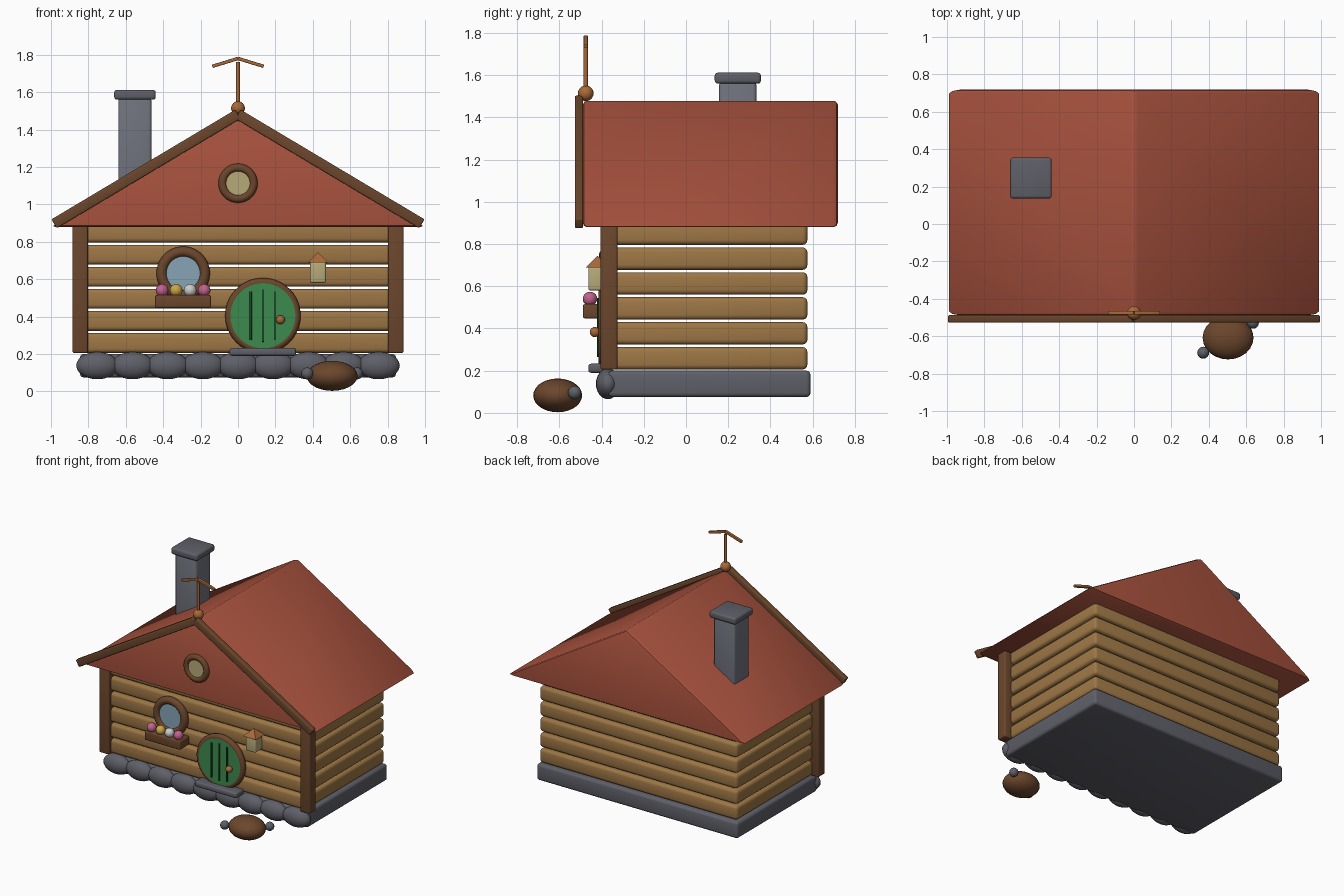
import bpy, bmesh
from math import pi, atan2, hypot
from mathutils import Matrix, Vector

if "Cube" in bpy.data.objects:
    bpy.data.objects.remove(bpy.data.objects["Cube"])


def mat(name, hexcol):
    m = bpy.data.materials.new(name)
    rgb = [(int(hexcol[i:i + 2], 16) / 255) ** 2.2 for i in (0, 2, 4)]
    m.diffuse_color = (*rgb, 1)
    m.use_nodes = True
    m.node_tree.nodes["Principled BSDF"].inputs["Base Color"].default_value = m.diffuse_color
    return m


RED = mat("roof_red", "A5523F")
LOG = mat("log_wood", "9C7647")
DARK = mat("dark_wood", "6B4830")
STONE = mat("stone", "5F6068")
CHIM = mat("chimney_stone", "70737D")
GREEN = mat("door_green", "3F8A50")
DGREEN = mat("groove_green", "1F4A2A")
COPPER = mat("copper", "A8693C")
GLASS = mat("blue_glass", "86A3B3")
TAN = mat("warm_glass", "B5A878")
PINK = mat("pink", "C0628C")
GOLD = mat("gold", "C9A548")
WHITE = mat("white", "D8D8D8")


def finish(bm, name, m):
    bmesh.ops.recalc_face_normals(bm, faces=bm.faces[:])
    me = bpy.data.meshes.new(name)
    bm.to_mesh(me)
    bm.free()
    me.materials.append(m)
    ob = bpy.data.objects.new(name, me)
    bpy.context.collection.objects.link(ob)
    bpy.ops.object.select_all(action='DESELECT')
    ob.select_set(True)
    bpy.context.view_layer.objects.active = ob
    bpy.ops.object.shade_smooth_by_angle(angle=0.6)
    return ob


def bevel(bm, w, seg=3):
    if w:
        bmesh.ops.bevel(bm, geom=bm.edges[:], offset=w, segments=seg, profile=0.5, affect='EDGES')


def box(name, lo, hi, m, bev=0.01, rot=0.0):
    """Bevelled box from two corners, optionally turned about y."""
    lo, hi = Vector(lo), Vector(hi)
    bm = bmesh.new()
    bmesh.ops.create_cube(bm, size=1)
    bmesh.ops.scale(bm, vec=hi - lo, verts=bm.verts)
    bevel(bm, bev)
    bmesh.ops.transform(bm, verts=bm.verts,
                        matrix=Matrix.Translation((lo + hi) / 2) @ Matrix.Rotation(rot, 4, 'Y'))
    return finish(bm, name, m)


def beam(name, p, q, y0, y1, thick, m, bev):
    """Board running between two (x, z) points."""
    cx, cz, L = (p[0] + q[0]) / 2, (p[1] + q[1]) / 2, hypot(q[0] - p[0], q[1] - p[1])
    return box(name, (cx - L / 2, y0, cz - thick / 2), (cx + L / 2, y1, cz + thick / 2),
               m, bev, -atan2(q[1] - p[1], q[0] - p[0]))


def ball(name, c, r, m, seg=20):
    bm = bmesh.new()
    bmesh.ops.create_uvsphere(bm, u_segments=seg, v_segments=seg // 2 + 2, radius=1)
    bmesh.ops.scale(bm, vec=r if isinstance(r, tuple) else (r, r, r), verts=bm.verts)
    bmesh.ops.translate(bm, vec=c, verts=bm.verts)
    return finish(bm, name, m)


def cone(name, c, r1, r2, h, m, seg=40, rot=None):
    bm = bmesh.new()
    bmesh.ops.create_cone(bm, cap_ends=True, segments=seg, radius1=r1, radius2=r2, depth=h)
    bmesh.ops.transform(bm, verts=bm.verts, matrix=Matrix.Translation(c) @ (rot or Matrix()))
    return finish(bm, name, m)


def ring(name, c, major, minor, m):
    bpy.ops.mesh.primitive_torus_add(location=c, rotation=(pi / 2, 0, 0), major_radius=major,
                                     minor_radius=minor, major_segments=40, minor_segments=12)
    ob = bpy.context.object
    ob.name = name
    ob.data.materials.append(m)
    bpy.ops.object.shade_smooth_by_angle(angle=0.8)


FACING = Matrix.Rotation(pi / 2, 4, 'X')

# Foundation and front row of stones
box("foundation", (-0.845, -0.37, 0.075), (0.845, 0.59, 0.2), STONE, 0.02)
for i in range(9):
    ball(f"foundation_stone_{i}", (-0.752 + 0.188 * i, -0.37, 0.138), (0.113, 0.057, 0.073), STONE)

# Stacked log courses with narrow gaps
for i in range(6):
    z = 0.259 + 0.118 * i
    box(f"log_course_{i}", (-0.83, -0.375, z - 0.053), (0.83, 0.575, z + 0.053), LOG, 0.022)

# Corner posts
for s in (-1, 1):
    box("corner_post", (s * 0.844 - 0.041, -0.405, 0.205), (s * 0.844 + 0.041, -0.325, 0.9), DARK, 0.01)

# Roof: solid triangular prism with soft edges
bm = bmesh.new()
f = bm.faces.new([bm.verts.new(p) for p in ((-1.0, -0.49, 0.88), (1.0, -0.49, 0.88), (0, -0.49, 1.485))])
ext = bmesh.ops.extrude_face_region(bm, geom=[f])
bmesh.ops.translate(bm, vec=(0, 1.21, 0), verts=[v for v in ext["geom"] if isinstance(v, bmesh.types.BMVert)])
bmesh.ops.recalc_face_normals(bm, faces=bm.faces[:])
bevel(bm, 0.022, 2)
finish(bm, "roof", RED)

# Barge boards on the front gable
for s in (-1, 1):
    beam("barge_board", (s * 0.983, 0.896), (0, 1.482), -0.527, -0.487, 0.056, DARK, 0.008)

# Chimney
box("chimney", (-0.64, 0.157, 0.98), (-0.463, 0.333, 1.57), CHIM, 0.015)
box("chimney_cap", (-0.662, 0.136, 1.56), (-0.44, 0.355, 1.612), STONE, 0.015)

# Roof ornament: ball, pole and chevron
ball("finial_ball", (0, -0.475, 1.514), 0.037, COPPER)
cone("finial_pole", (0, -0.475, 1.635), 0.01, 0.01, 0.25, COPPER, 12)
for s in (-1, 1):
    beam("finial_arm", (s * 0.137, 1.738), (0, 1.78), -0.485, -0.465, 0.018, COPPER, 0.003)

# Gable window
ring("gable_window_frame", (0, -0.495, 1.113), 0.083, 0.022, DARK)
cone("gable_window_pane", (0, -0.495, 1.113), 0.072, 0.072, 0.02, TAN, rot=FACING)

# Round window, flower box and flowers
ring("window_frame", (-0.293, -0.385, 0.632), 0.115, 0.028, DARK)
cone("window_pane", (-0.293, -0.38, 0.632), 0.1, 0.1, 0.03, GLASS, rot=FACING)
box("flower_box", (-0.443, -0.488, 0.448), (-0.145, -0.375, 0.515), DARK, 0.008)
for i, m in enumerate((PINK, GOLD, WHITE, PINK)):
    ball(f"flower_{i}", (-0.406 + 0.075 * i, -0.455, 0.54), 0.034, m, 16)

# Round door
DX, DZ = 0.133, 0.405
cone("door", (DX, -0.39, DZ), 0.175, 0.175, 0.046, GREEN, rot=FACING)
ring("door_frame", (DX, -0.39, DZ), 0.178, 0.024, DARK)
for i, h in ((-1, 0.13), (0, 0.14), (1, 0.13)):
    x = DX + i * 0.065
    box("door_groove", (x - 0.006, -0.421, DZ - h), (x + 0.006, -0.405, DZ + h), DGREEN, 0.002)
ball("door_knob", (0.227, -0.432, 0.383), 0.024, COPPER, 16)
box("door_step", (-0.045, -0.463, 0.19), (0.31, -0.37, 0.233), STONE, 0.014)

# Lantern beside the door
box("lantern", (0.385, -0.463, 0.58), (0.47, -0.375, 0.692), TAN, 0.01)
cone("lantern_roof", (0.427, -0.42, 0.717), 0.076, 0.0, 0.055, COPPER, 4, Matrix.Rotation(pi / 4, 4, 'Z'))

# Oval barrel in the yard with a small knob at each end
ball("yard_barrel", (0.503, -0.608, 0.083), (0.136, 0.116, 0.08), DARK, 24)
for s in (-1, 1):
    ball("barrel_knob", (0.503 + s * 0.133, -0.608 - 0.0 + s * 0.08, 0.096), 0.032, STONE, 16)
